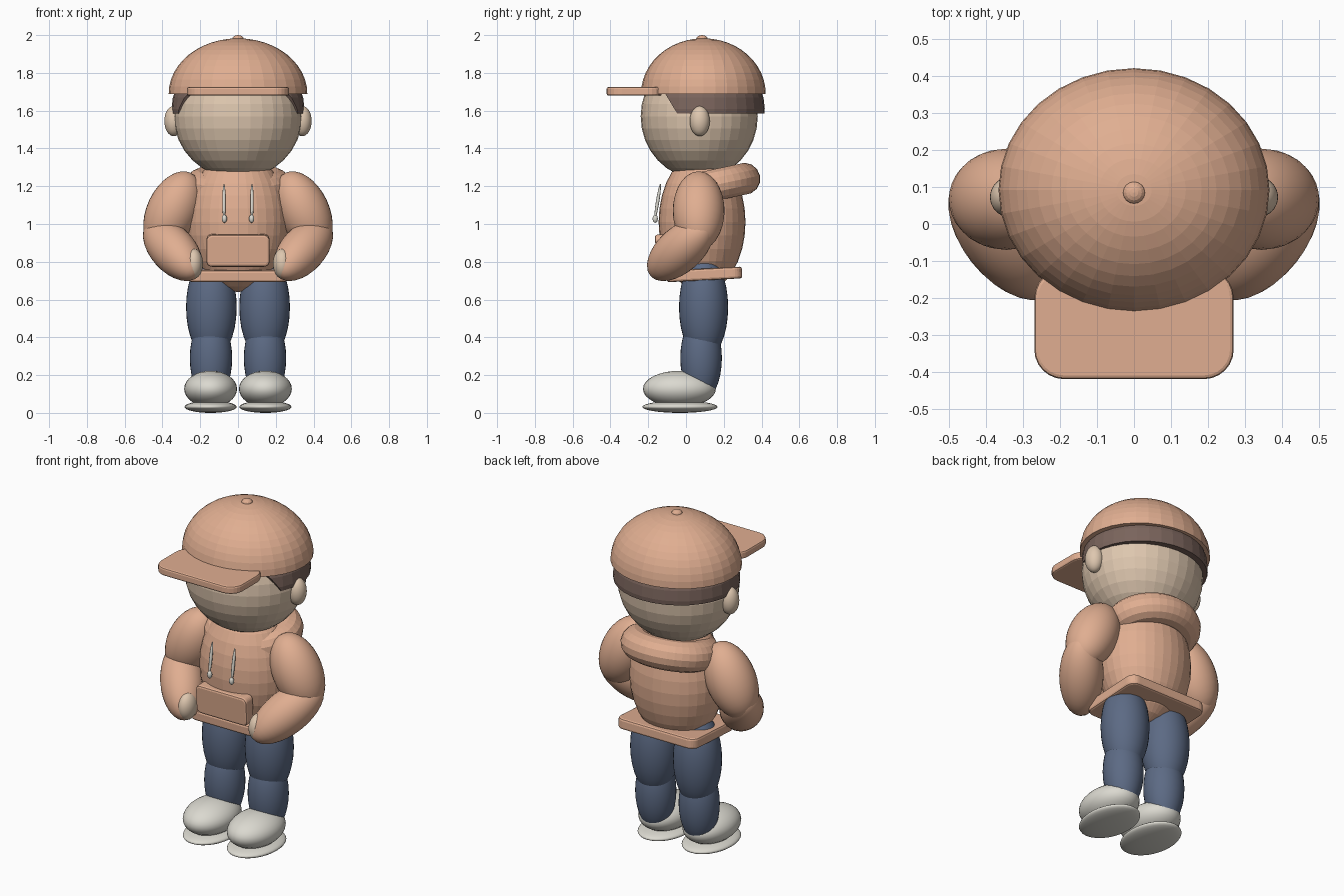
import bpy, bmesh, math
from mathutils import Vector, Matrix

if "Cube" in bpy.data.objects:
    bpy.data.objects.remove(bpy.data.objects["Cube"])


def material(name, rgb):
    lin = [((c / 255 + 0.055) / 1.055) ** 2.4 for c in rgb]
    m = bpy.data.materials.new(name)
    m.diffuse_color = (*lin, 1)
    m.use_nodes = True
    m.node_tree.nodes["Principled BSDF"].inputs["Base Color"].default_value = m.diffuse_color
    return m


TAN = material("tan_cloth", (224, 174, 145))
SKIN = material("skin", (222, 199, 175))
HAIR = material("brown_hair", (122, 100, 92))
DENIM = material("blue_denim", (92, 106, 132))
WHITE = material("off_white", (219, 217, 208))


def finish(name, bm, mat, smooth=False):
    me = bpy.data.meshes.new(name)
    bm.to_mesh(me)
    bm.free()
    ob = bpy.data.objects.new(name, me)
    bpy.context.collection.objects.link(ob)
    me.materials.append(mat)
    for p in me.polygons:
        p.use_smooth = smooth
    return ob


def ellipsoid(name, loc, radii, mat, axis=None, smooth=False, cuts=(), seg=32, rings=16):
    """Sphere scaled to radii, long axis aimed along axis; each cut removes its normal side."""
    bm = bmesh.new()
    bmesh.ops.create_uvsphere(bm, u_segments=seg, v_segments=rings, radius=1)
    rot = Vector(axis).to_track_quat('Z', 'Y').to_matrix().to_4x4() if axis else Matrix()
    bm.transform(Matrix.Translation(loc) @ rot @ Matrix.Diagonal((*radii, 1)))
    for co, no in cuts:
        r = bmesh.ops.bisect_plane(bm, geom=bm.verts[:] + bm.edges[:] + bm.faces[:],
                                   plane_co=co, plane_no=no, clear_outer=True)
        rim = [e for e in r["geom_cut"] if isinstance(e, bmesh.types.BMEdge)]
        bmesh.ops.holes_fill(bm, edges=rim, sides=0)
    return finish(name, bm, mat, smooth)


def rounded_box(name, loc, size, corner, edge, mat, up='Z', tilt=0):
    """Box with corners rounded around the up axis, then a small bevel on all rims."""
    bm = bmesh.new()
    bmesh.ops.create_cube(bm, size=1)
    bm.transform(Matrix.Diagonal((*size, 1)))
    k = 'XYZ'.index(up)
    pillars = [e for e in bm.edges if abs((e.verts[0].co - e.verts[1].co)[k]) > 1e-4]
    bmesh.ops.bevel(bm, geom=pillars, offset=corner, segments=6, affect='EDGES', profile=0.5)
    rims = [e for e in bm.edges if abs((e.verts[0].co - e.verts[1].co)[k]) < 1e-4]
    bmesh.ops.bevel(bm, geom=rims, offset=edge, segments=2, affect='EDGES', profile=0.5)
    bm.transform(Matrix.Translation(loc) @ Matrix.Rotation(math.radians(tilt), 4, 'X'))
    return finish(name, bm, mat)


# Head and hair band, hair trimmed under the cap, at the nape and at the temples
ellipsoid("head", (0, 0.07, 1.57), (0.34, 0.31, 0.33), SKIN)
ellipsoid("hair", (0, 0.087, 1.61), (0.352, 0.33, 0.3), HAIR, cuts=[
    ((0, 0, 1.70), (0, 0, 1)),
    ((0, 0, 1.585), (0, 0, -1)),
    ((0, -0.11, 1.69), (0, -1, -0.6))])

# Cap: dome, button and brim
ellipsoid("cap_dome", (0, 0.092, 1.69), (0.367, 0.33, 0.293), TAN,
          cuts=[((0, 0, 1.689), (0, 0, -1))], rings=24)
ellipsoid("cap_button", (0, 0.085, 1.98), (0.03, 0.03, 0.02), TAN, seg=16, rings=8)
rounded_box("cap_brim", (0, -0.27, 1.702), (0.54, 0.30, 0.046), 0.08, 0.01, TAN)

# Torso, hem and pocket
ellipsoid("torso", (0, 0.085, 1.01), (0.27, 0.23, 0.37), TAN)
rounded_box("hoodie_hem", (0, 0.097, 0.733), (0.52, 0.40, 0.062), 0.05, 0.012, TAN, tilt=3)
rounded_box("front_pocket", (0, -0.125, 0.86), (0.335, 0.07, 0.17), 0.03, 0.012, TAN, up='Y', tilt=4)

# Hood: a leaning ring around the neck
bm = bmesh.new()
N, M = 40, 14
grid = []
for i in range(N):
    a = 2 * math.pi * i / N
    row = []
    for j in range(M):
        b = 2 * math.pi * j / M
        r = 0.085 * math.cos(b)
        row.append(bm.verts.new(((0.195 + r) * math.cos(a), (0.165 + r) * math.sin(a),
                                 0.085 * math.sin(b))))
    grid.append(row)
for i in range(N):
    for j in range(M):
        n, m = (i + 1) % N, (j + 1) % M
        bm.faces.new((grid[i][j], grid[n][j], grid[n][m], grid[i][m]))
bm.transform(Matrix.Translation((0, 0.147, 1.205)) @ Matrix.Rotation(math.radians(12), 4, 'X'))
finish("hood", bm, TAN)

# Paired parts
for side, s in (("left", 1), ("right", -1)):
    ellipsoid(side + "_ear", (s * 0.34, 0.073, 1.545), (0.05, 0.053, 0.08), SKIN, smooth=True)
    # Arms and hands
    ellipsoid(side + "_upper_arm", (s * 0.345, 0.067, 1.07), (0.137, 0.137, 0.222), TAN,
              axis=(-s * 0.43, 0, 0.9), smooth=True)
    ellipsoid(side + "_forearm", (s * 0.345, -0.03, 0.865), (0.12, 0.12, 0.235), TAN,
              axis=(s * 0.51, 0.64, 0.575), smooth=True)
    ellipsoid(side + "_hand", (s * 0.235, -0.14, 0.79), (0.05, 0.065, 0.08), SKIN, smooth=True)
    # Legs
    ellipsoid(side + "_thigh", (s * 0.141, 0.093, 0.56), (0.134, 0.13, 0.28), DENIM, smooth=True)
    ellipsoid(side + "_shin", (s * 0.143, 0.08, 0.29), (0.112, 0.11, 0.23), DENIM, smooth=True)
    # Shoes
    ellipsoid(side + "_shoe", (s * 0.145, -0.035, 0.127), (0.14, 0.193, 0.096), WHITE, smooth=True)
    ellipsoid(side + "_sole", (s * 0.145, -0.032, 0.032), (0.138, 0.199, 0.032), WHITE, smooth=True)
    # Drawstrings with a bead at the end
    ellipsoid(side + "_drawstring", (s * 0.074, -0.15, 1.12), (0.009, 0.009, 0.095), WHITE,
              axis=(0, 0.16, 1), smooth=True, seg=12, rings=10)
    ellipsoid(side + "_string_bead", (s * 0.072, -0.163, 1.028), (0.014, 0.014, 0.022), WHITE,
              smooth=True, seg=12, rings=8)
